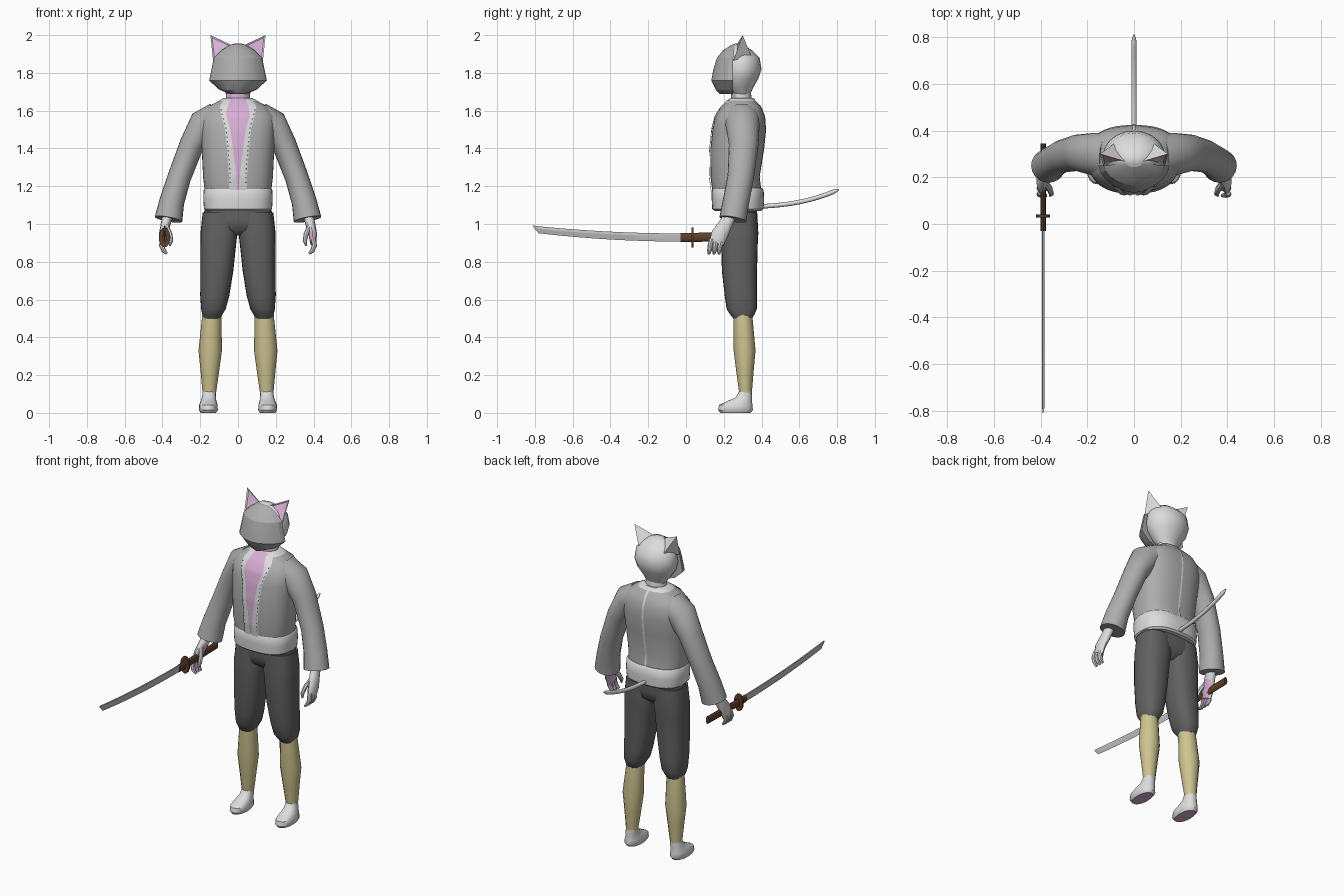
import bpy, bmesh, math
from mathutils import Vector

if "Cube" in bpy.data.objects:
    bpy.data.objects.remove(bpy.data.objects["Cube"])


def material(name, r, g, b):
    m = bpy.data.materials.new(name)
    m.diffuse_color = (r, g, b, 1)
    m.use_nodes = True
    m.node_tree.nodes["Principled BSDF"].inputs["Base Color"].default_value = m.diffuse_color
    return m


FUR = material("white fur", 0.72, 0.72, 0.72)
CLOTH = material("grey cloth", 0.42, 0.42, 0.42)
DARK = material("dark grey cloth", 0.12, 0.12, 0.12)
TAN = material("tan wraps", 0.62, 0.55, 0.28)
PINK = material("pink skin", 0.70, 0.43, 0.68)
WOOD = material("brown handle", 0.12, 0.05, 0.025)
STEEL = material("steel", 0.55, 0.55, 0.55)


def build(name, verts, faces, mats, rule=None, angle=40, mirror=False, recalc=True):
    """Mesh object with materials chosen by rule(centre, normal, index)."""
    bm = bmesh.new()
    vs = [bm.verts.new(v) for v in verts]
    for f in faces:
        bm.faces.new([vs[i] for i in f])
    if recalc:
        bmesh.ops.recalc_face_normals(bm, faces=bm.faces)
    bm.normal_update()
    bm.faces.index_update()
    for f in bm.faces:
        if rule:
            f.material_index = rule(f.calc_center_median(), f.normal, f.index)
    me = bpy.data.meshes.new(name)
    bm.to_mesh(me)
    bm.free()
    ob = bpy.data.objects.new(name, me)
    bpy.context.collection.objects.link(ob)
    for m in mats:
        me.materials.append(m)
    bpy.ops.object.select_all(action='DESELECT')
    ob.select_set(True)
    bpy.context.view_layer.objects.active = ob
    bpy.ops.object.shade_smooth_by_angle(angle=math.radians(angle))
    if mirror:
        ob.modifiers.new("mirror", 'MIRROR')
    return ob


def skin(name, rings, mats, **kw):
    """Joins closed rings of points and caps both ends."""
    n = len(rings[0])
    faces = [(r * n + i, r * n + (i + 1) % n, (r + 1) * n + (i + 1) % n, (r + 1) * n + i)
             for r in range(len(rings) - 1) for i in range(n)]
    faces += [tuple(range(n))[::-1], tuple(range((len(rings) - 1) * n, len(rings) * n))]
    return build(name, [p for r in rings for p in r], faces, mats, **kw)


def oval(a, n):
    c, s = math.cos(a), math.sin(a)
    return math.copysign(abs(c) ** (2 / n), c), math.copysign(abs(s) ** (2 / n), s)


def loft(name, rows, mats, n=2, segs=24, half=False, **kw):
    """Stack of level ovals; rows are (z, cx, cy, rx, ry)."""
    if half:
        angs = [math.pi + math.pi * i / segs for i in range(segs + 1)]
    else:
        angs = [2 * math.pi * i / segs for i in range(segs)]
    rings = [[(cx + rx * oval(a, n)[0], cy + ry * oval(a, n)[1], z) for a in angs]
             for z, cx, cy, rx, ry in rows]
    return skin(name, rings, mats, **kw)


def tube(name, path, mats, ref=(0, 1, 0), segs=12, frames=None, **kw):
    """Oval tube along a path of (x, y, z, ra, rb)."""
    pts = [Vector(p[:3]) for p in path]
    rings = []
    for i, p in enumerate(path):
        t = (pts[min(i + 1, len(pts) - 1)] - pts[max(i - 1, 0)]).normalized()
        u = t.cross(Vector(ref)).normalized()
        v = u.cross(t)
        rings.append([pts[i] + u * p[3] * math.cos(a) + v * p[4] * math.sin(a)
                      for a in (2 * math.pi * k / segs for k in range(segs))])
    return skin(name, rings, mats, **kw)


def interp(table, z):
    for a, b in zip(table, table[1:]):
        if z <= b[0]:
            t = (z - a[0]) / (b[0] - a[0])
            return [p + (q - p) * t for p, q in zip(a, b)]
    return list(table[-1])


# Jacket body, with light collar and pink throat at the top
N = 2.5
TORSO = [(1.17, 0, .27, .175, .13), (1.25, 0, .26, .185, .13), (1.40, 0, .272, .192, .142),
         (1.50, 0, .282, .2, .142), (1.57, 0, .287, .2, .132), (1.62, 0, .292, .16, .107),
         (1.65, 0, .293, .105, .078), (1.668, 0, .295, .075, .06)]
loft("jacket_body", TORSO, [CLOTH, FUR, PINK], n=N, segs=48,
     rule=lambda c, n, i: 0 if c.z < 1.652 else (2 if abs(c.x) < .045 and c.y < .28 else 1))


def surface(x, z, side, off):
    _, _, cy, rx, ry = interp(TORSO, z)
    return (x, cy + side * (ry * max(0, 1 - abs(x / rx) ** N) ** (1 / N) + off), z)


def patch(name, left, right, side, off, mat, z0=1.18, z1=1.655, rows=32, cols=6, **kw):
    """Thin strip that follows the jacket surface."""
    verts, faces = [], []
    for r in range(rows + 1):
        z = z0 + (z1 - z0) * r / rows
        for c in range(cols + 1):
            x = left(z) + (right(z) - left(z)) * c / cols
            verts.append(surface(x, z, side, off))
    for r in range(rows):
        for c in range(cols):
            a = r * (cols + 1) + c
            f = (a, a + 1, a + cols + 2, a + cols + 1)
            faces.append(f if side < 0 else f[::-1])
    return build(name, verts, faces, [mat], recalc=False, **kw)


OPENING = [(1.18, .004), (1.30, .014), (1.50, .04), (1.58, .064), (1.62, .055), (1.66, .04)]
LAPEL = [(1.18, .046), (1.30, .05), (1.50, .068), (1.58, .09), (1.62, .098), (1.66, .075)]
inner = lambda z: interp(OPENING, z)[1]
outer = lambda z: interp(LAPEL, z)[1]
patch("chest", lambda z: -inner(z), inner, -1, .003, PINK)
patch("lapel", inner, outer, -1, .007, FUR, mirror=True)
patch("back_seam", lambda z: -.006, lambda z: .006, 1, .005, FUR)

# Stitches along the lapels
sv, sf = [], []
for k in range(17):
    z = 1.22 + k * .024
    b = len(sv)
    for dx, dz in ((-.003, -.004), (.003, -.004), (.003, .004), (-.003, .004)):
        sv.append(surface(outer(z + dz) + dx - .006, z + dz, -1, .009))
    sf.append((b, b + 1, b + 2, b + 3))
build("stitches", sv, sf, [DARK], mirror=True, recalc=False)

# Sleeves with a hollow cuff
tube("sleeve", [(.11, .295, 1.56, .085, .095), (.18, .30, 1.525, .085, .09),
                (.245, .305, 1.42, .065, .078), (.31, .29, 1.25, .062, .07),
                (.35, .265, 1.12, .066, .07), (.368, .248, 1.025, .074, .072)],
     [CLOTH], segs=20, mirror=True)

# Sash, hips and trouser legs
loft("sash", [(1.07, 0, .275, .17, .125), (1.08, 0, .275, .18, .136), (1.13, 0, .275, .184, .139),
              (1.18, 0, .273, .182, .138), (1.19, 0, .272, .175, .13)], [FUR], n=2.6, segs=36)
loft("trouser_hips", [(1.10, 0, .285, .172, .088), (1.02, 0, .285, .188, .095),
                      (.97, 0, .285, .17, .085), (.94, 0, .285, .09, .05)], [DARK], n=2.5, segs=32)
loft("trouser_leg", [(1.06, .095, .285, .092, .092), (.95, .101, .285, .098, .098),
                     (.90, .104, .283, .095, .097), (.75, .112, .283, .087, .093),
                     (.62, .123, .29, .077, .085), (.55, .13, .295, .065, .08),
                     (.52, .136, .298, .053, .064), (.50, .138, .3, .045, .05)],
     [DARK], n=2.4, mirror=True)

# Wrapped shins
loft("shin", [(.53, .138, .3, .05, .05), (.33, .147, .31, .062, .058),
              (.22, .149, .312, .049, .046), (.10, .152, .315, .035, .033)],
     [TAN], segs=12, angle=35, mirror=True)

# Feet with pink soles
loft("foot", [(0, .157, .262, .04, .08), (.015, .157, .262, .05, .092), (.042, .157, .264, .049, .088),
              (.062, .156, .283, .042, .066), (.08, .154, .305, .037, .045), (.115, .152, .315, .034, .032)],
     [FUR, PINK], n=2.2, segs=20, mirror=True, rule=lambda c, n, i: int(n.z < -.75))

# Hands with pink palms, curled fingers and thumb
palm_rule = lambda c, n, i: int(n.x < -.5 and c.z < 1.01)
tube("palm", [(.37, .24, 1.06, .028, .033), (.383, .21, 1.0, .026, .036), (.396, .178, .945, .023, .044),
              (.398, .162, .90, .016, .04)], [FUR, PINK], mirror=True, rule=palm_rule)
for k in range(3):
    y = .128 + .026 * k
    tube("finger", [(.4, y + .008, .92, .013, .014), (.404, y, .885, .014, .014),
                    (.393, y - .004, .858, .012, .012), (.376, y - .006, .842, .006, .007)],
         [FUR, PINK], segs=8, mirror=True, rule=palm_rule)
tube("thumb", [(.378, .175, .985, .013, .014), (.36, .148, .945, .013, .014),
               (.354, .13, .91, .011, .012), (.36, .122, .886, .005, .006)], [FUR], segs=8, mirror=True)

# Neck with pink throat
loft("neck", [(1.58, 0, .295, .072, .06), (1.66, 0, .293, .064, .055), (1.73, 0, .29, .06, .05)],
     [FUR, PINK], rule=lambda c, n, i: int(n.y < -.6))

# Skull and faceted face
loft("head", [(1.685, 0, .295, .06, .045), (1.72, 0, .285, .085, .07), (1.77, 0, .288, .12, .095),
              (1.82, 0, .293, .132, .107), (1.88, 0, .292, .122, .098), (1.92, 0, .285, .09, .063),
              (1.945, 0, .28, .05, .034), (1.955, 0, .275, .02, .015)], [FUR], segs=20)
loft("face", [(1.687, 0, .25, .035, .07), (1.71, 0, .25, .098, .092), (1.76, 0, .25, .153, .116),
              (1.82, 0, .25, .14, .105), (1.88, 0, .25, .128, .086), (1.92, 0, .255, .088, .058),
              (1.95, 0, .26, .035, .016)], [CLOTH], n=1.7, segs=10, half=True, angle=20)

# Ears with a sunken pink inside
a, b, tip, back = map(Vector, ((.132, .25, 1.865), (.028, .265, 1.945), (.146, .3, 2.0), (.085, .345, 1.89)))
mid = (a + b + tip) / 3
inset = [p.lerp(mid, .22) + Vector((0, .006, 0)) for p in (a, b, tip)]
build("ear", [a, b, tip, back] + inset,
      [(4, 5, 6), (0, 1, 5, 4), (1, 2, 6, 5), (2, 0, 4, 6), (1, 3, 2), (3, 0, 2), (0, 3, 1)],
      [FUR, PINK], rule=lambda c, n, i: int(i == 0), angle=30, mirror=True)

# Tail
tail = []
for k in range(15):
    t = k / 14
    tail.append((0, .39 + .42 * t, 1.093 + .02 * t + .07 * t ** 2.4,
                 .012 if k < 14 else .004, .012 if k < 14 else .004))
tube("tail", tail, [FUR], ref=(1, 0, 0), segs=10)

# Sword: handle, guard, collar and curved blade
SX = -.389
UP = (0, 0, 1)
tube("sword_handle", [(SX, .345, .935, .011, .024), (SX, .03, .929, .011, .024)], [WOOD], ref=UP)
tube("sword_guard", [(SX, .041, .929, .03, .053), (SX, .028, .929, .03, .053)], [WOOD], ref=UP, segs=16)
tube("sword_collar", [(SX, .03, .929, .011, .024), (SX, -.03, .929, .011, .024)], [WOOD], ref=UP)
blade = []
for k in range(16):
    s = k / 15
    y, top, low = -.02 - .76 * s, .95 + .038 * s * s, .907 + .044 * s * s
    blade.append([(SX - .004, y, top), (SX + .004, y, top), (SX + .006, y, top - .014),
                  (SX, y, low), (SX - .006, y, top - .014)])
blade.append([(SX - .002, -.81, .992), (SX + .002, -.81, .992), (SX + .002, -.808, .986),
              (SX, -.805, .98), (SX - .002, -.808, .986)])
skin("sword_blade", blade, [STEEL], angle=20)
